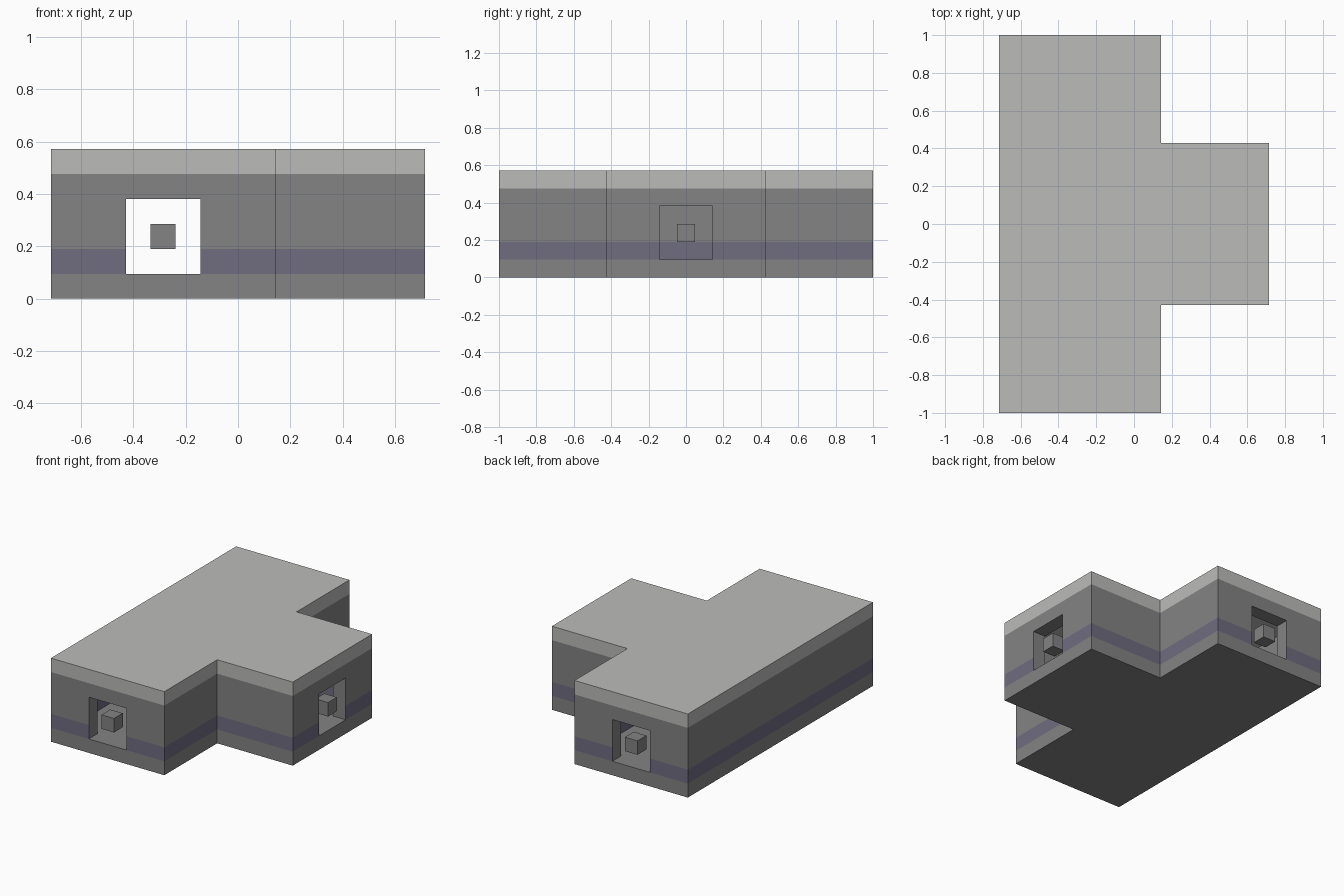
import bpy, bmesh

default = bpy.data.objects.get("Cube")
if default:
    bpy.data.objects.remove(default, do_unlink=True)

U = 1 / 21          # building module
T = 2 * U           # wall, slab and marker thickness
AXIS = -6 * U       # x of the long hall's centre line


def material(name, r, g, b):
    m = bpy.data.materials.new(name)
    m.use_nodes = True
    m.diffuse_color = (r, g, b, 1)
    bsdf = m.node_tree.nodes["Principled BSDF"]
    bsdf.inputs["Base Color"].default_value = (r, g, b, 1)
    bsdf.inputs["Roughness"].default_value = 0.9
    return m


wall_grey = material("wall grey", 0.227, 0.227, 0.227)
band_purple = material("band purple", 0.162, 0.150, 0.216)
roof_grey = material("roof light grey", 0.5, 0.5, 0.49)


def prism(name, plan, levels, mats):
    """Extrude a plan (in modules) through levels, one material per storey.
    Door jambs, the sides as long as the wall is thick, use the last one."""
    bm = bmesh.new()
    rings = [[bm.verts.new((x * U, y * U, z * U)) for x, y in plan] for z in levels]
    n = len(plan)
    for s, (low, high) in enumerate(zip(rings, rings[1:])):
        for i in range(n):
            j = (i + 1) % n
            f = bm.faces.new((low[i], low[j], high[j], high[i]))
            jamb = (low[i].co - low[j].co).length < T * 1.01
            f.material_index = len(mats) - 1 if jamb else s
    bm.faces.new(rings[0][::-1]).material_index = len(mats) - 1
    bm.faces.new(rings[-1]).material_index = len(mats) - 1
    bmesh.ops.recalc_face_normals(bm, faces=bm.faces)
    mesh = bpy.data.meshes.new(name)
    bm.to_mesh(mesh)
    bm.free()
    for m in mats:
        mesh.materials.append(m)
    obj = bpy.data.objects.new(name, mesh)
    bpy.context.collection.objects.link(obj)
    return obj


def rect(x0, x1, y0, y1):
    return [(x0, y0), (x1, y0), (x1, y1), (x0, y1)]


# Floor and roof slabs share the T-shaped footprint
half = [(-15, -21), (3, -21), (3, -9), (15, -9)]
footprint = half + [(x, -y) for x, y in reversed(half)]
prism("floor_slab", footprint, [0, 2], [wall_grey])
prism("roof_slab", footprint, [10, 12], [roof_grey])

# Walls, broken by the three doorways, with a coloured band at the foot
long_wall = [(-9, -21), (-15, -21), (-15, 21), (-9, 21),
             (-9, 19), (-13, 19), (-13, -19), (-9, -19)]
corner_wall = [(-3, -21), (3, -21), (3, -9), (15, -9), (15, -3),
               (13, -3), (13, -7), (1, -7), (1, -19), (-3, -19)]
wall_plans = {
    "long_wall": long_wall,
    "front_corner_wall": corner_wall,
    "back_corner_wall": [(x, -y) for x, y in corner_wall],
}
for name, plan in wall_plans.items():
    prism(name, plan, [2, 4, 10], [band_purple, wall_grey])

# Lintel over each doorway and a small block hanging in its opening
lintels = {
    "front": rect(-9, -3, -21, -19),
    "back": rect(-9, -3, 19, 21),
    "side": rect(13, 15, -3, 3),
}
for name, plan in lintels.items():
    prism(name + "_lintel", plan, [8, 10], [wall_grey])
    cx = sum(p[0] for p in plan) / 4
    cy = sum(p[1] for p in plan) / 4
    prism(name + "_door_block", rect(cx - 1, cx + 1, cy - 1, cy + 1), [4, 6], [wall_grey])
